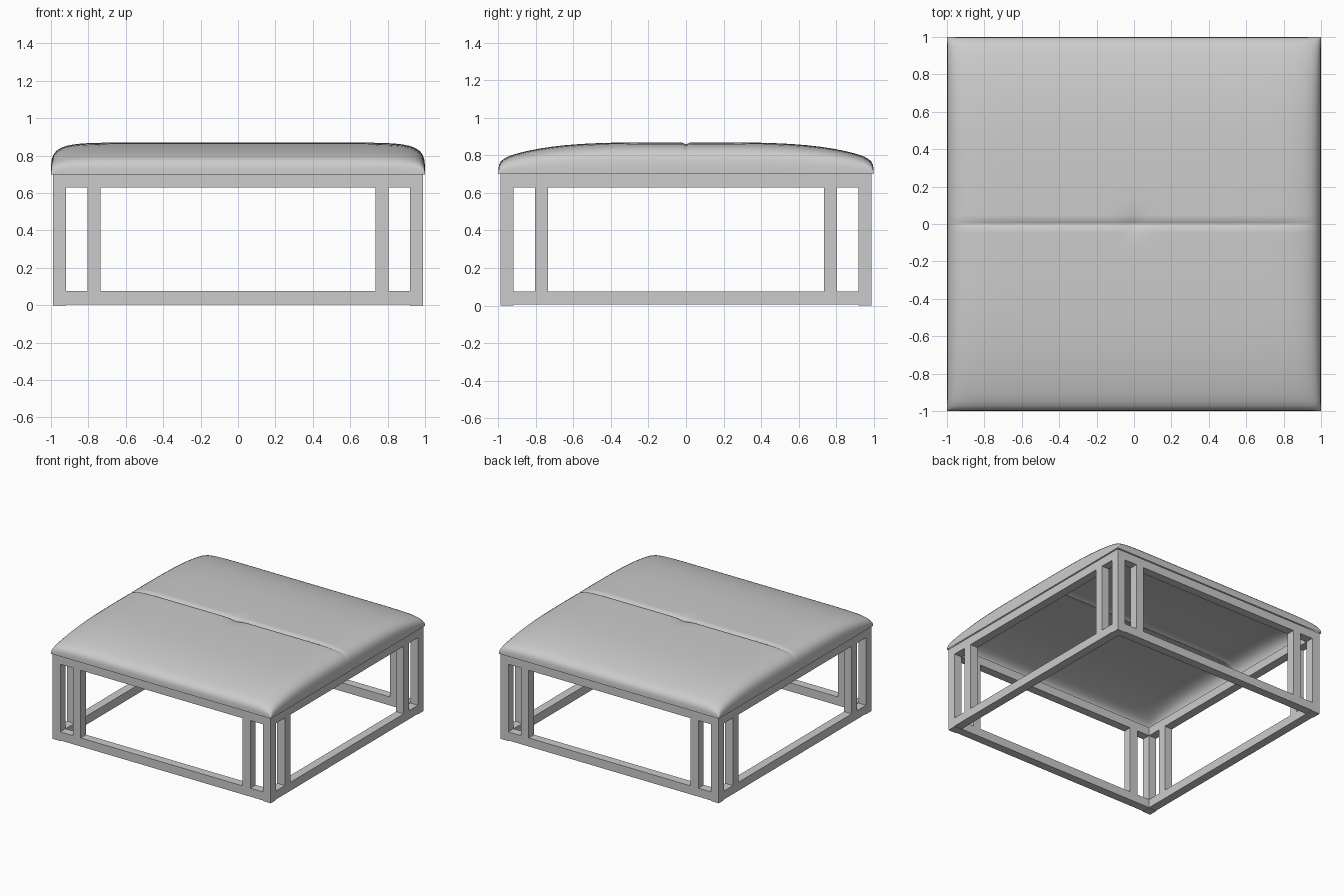
import bpy
import bmesh
import math

cube = bpy.data.objects.get("Cube")
if cube:
    bpy.data.objects.remove(cube, do_unlink=True)

grey = bpy.data.materials.new("Soft grey")
grey.use_nodes = True
colour = (0.6, 0.6, 0.6, 1)
grey.diffuse_color = colour
grey.node_tree.nodes["Principled BSDF"].inputs["Base Color"].default_value = colour


def add_object(name, bm):
    mesh = bpy.data.meshes.new(name)
    bm.to_mesh(mesh)
    bm.free()
    mesh.materials.append(grey)
    obj = bpy.data.objects.new(name, mesh)
    bpy.context.collection.objects.link(obj)
    return obj


def box(name, low, high):
    bm = bmesh.new()
    bmesh.ops.create_cube(bm, size=1)
    for v in bm.verts:
        v.co = [h if c > 0 else l for c, l, h in zip(v.co, low, high)]
    return add_object(name, bm)


# Square-bar frame
OUT, BAR, TOP = 0.99, 0.07, 0.70
INNER = OUT - BAR
LOW_RAIL, HIGH_RAIL = (0.005, 0.075), (0.63, TOP)
POST = 0.77

for name, sx, sy in (("front_left", 1, -1), ("front_right", -1, -1),
                     ("back_left", 1, 1), ("back_right", -1, 1)):
    cx, cy = sx * (OUT - BAR / 2), sy * (OUT - BAR / 2)
    # Corner leg with one short post beside it on each side
    for part, x, y, z0, z1 in (
            ("leg", cx, cy, 0, TOP),
            ("post_along_width", sx * POST, cy, LOW_RAIL[1], HIGH_RAIL[0]),
            ("post_along_depth", cx, sy * POST, LOW_RAIL[1], HIGH_RAIL[0])):
        box(f"{name}_{part}", (x - BAR / 2, y - BAR / 2, z0),
            (x + BAR / 2, y + BAR / 2, z1))

# Rails between the legs
for level, (z0, z1) in (("lower", LOW_RAIL), ("upper", HIGH_RAIL)):
    for side, s in (("front", -1), ("back", 1)):
        c = s * (OUT - BAR / 2)
        box(f"{side}_{level}_rail", (-INNER, c - BAR / 2, z0), (INNER, c + BAR / 2, z1))
    for side, s in (("right", -1), ("left", 1)):
        c = s * (OUT - BAR / 2)
        box(f"{side}_{level}_rail", (c - BAR / 2, -INNER, z0), (c + BAR / 2, INNER, z1))


# Domed upholstery shell, finer towards its rim and the middle seam
def spread(t):
    return math.copysign(1 - max(0, 1 - t * t) ** 3, t)


def rounding(u, power):
    return max(0, 1 - abs(u) ** power) ** 0.25


bm = bmesh.new()
bmesh.ops.create_grid(bm, x_segments=48, y_segments=48, size=1)
for v in bm.verts:
    x, y = spread(v.co.x), spread(v.co.y)
    height = 0.17 - 0.09 * y ** 4
    z = TOP + height * rounding(x, 12) * rounding(y, 40)
    edge = 1 - x ** 8
    z -= 0.012 * edge * math.exp(-(y / 0.012) ** 2)         # stitched seam
    z -= 0.012 * math.exp(-(x * x + y * y) / 0.004)         # centre tuft
    v.co = (x, y, z)
cushion = add_object("cushion", bm)

bpy.ops.object.select_all(action="DESELECT")
cushion.select_set(True)
bpy.context.view_layer.objects.active = cushion
bpy.ops.object.shade_smooth_by_angle(angle=math.radians(50))
